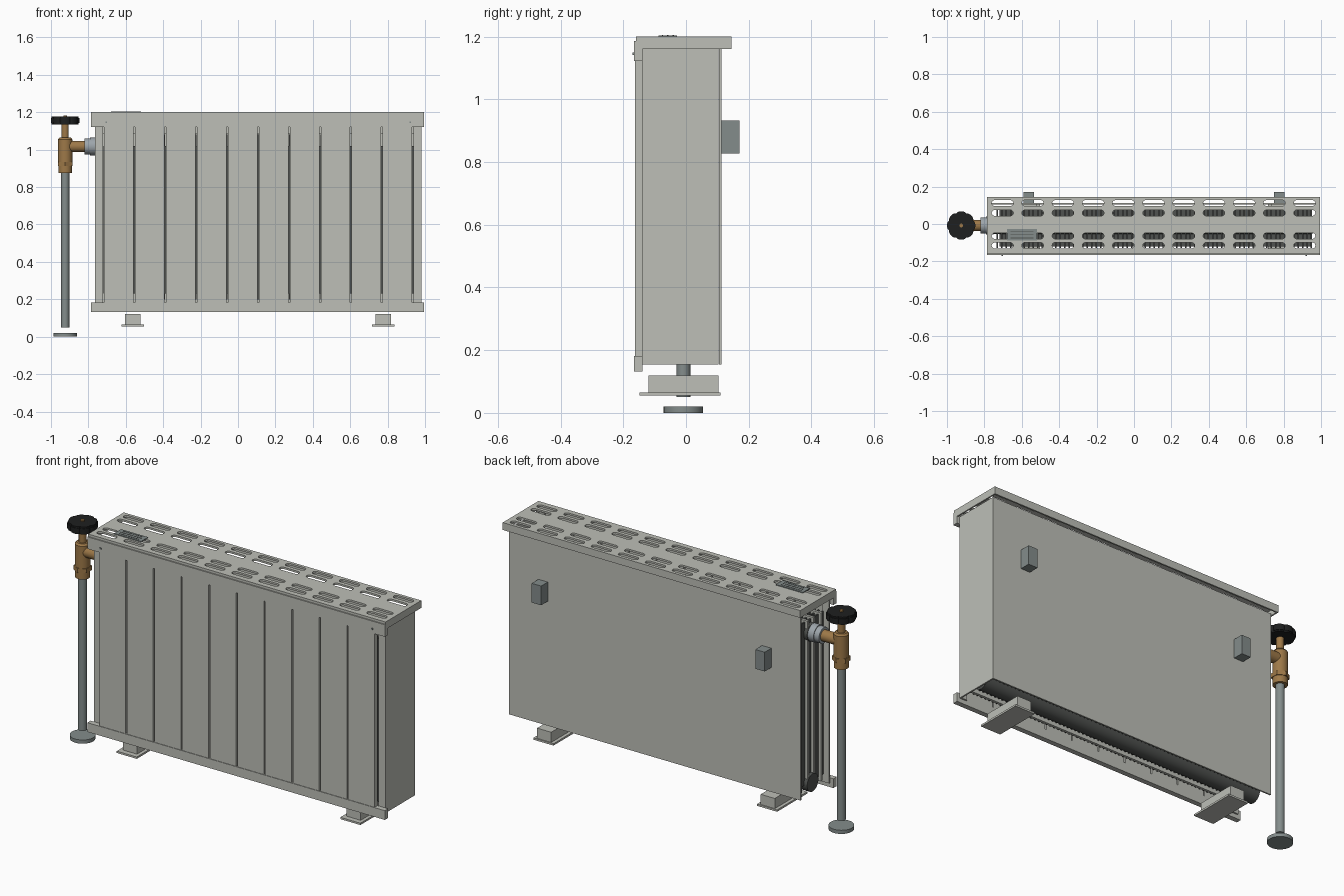
import bpy, bmesh, math
from mathutils import Matrix

if "Cube" in bpy.data.objects:
    bpy.data.objects.remove(bpy.data.objects["Cube"], do_unlink=True)


def material(name, rgb):
    m = bpy.data.materials.new(name)
    m.use_nodes = True
    m.diffuse_color = (*rgb, 1)
    m.node_tree.nodes["Principled BSDF"].inputs["Base Color"].default_value = (*rgb, 1)
    return m


PAINT = material("warm_light_grey_paint", (0.51, 0.52, 0.475))
DARK = material("dark_grey_fins", (0.08, 0.085, 0.08))
STEEL = material("steel_grey", (0.23, 0.265, 0.26))
ZINC = material("pale_zinc", (0.34, 0.38, 0.41))
BRASS = material("brass", (0.34, 0.19, 0.065))
BLACK = material("black_plastic", (0.013, 0.014, 0.014))


def finish(name, bm, mat, smooth=False):
    bmesh.ops.recalc_face_normals(bm, faces=bm.faces)
    mesh = bpy.data.meshes.new(name)
    bm.to_mesh(mesh)
    bm.free()
    mesh.materials.append(mat)
    ob = bpy.data.objects.new(name, mesh)
    bpy.context.collection.objects.link(ob)
    if smooth:
        bpy.ops.object.select_all(action="DESELECT")
        ob.select_set(True)
        bpy.context.view_layer.objects.active = ob
        bpy.ops.object.shade_smooth_by_angle(angle=math.radians(35))
    return ob


def boxes(name, spans, mat):
    """One object made of boxes, each given as (x0, x1), (y0, y1), (z0, z1)."""
    bm = bmesh.new()
    for span in spans:
        mid = [(a + b) / 2 for a, b in span]
        size = [b - a for a, b in span]
        bmesh.ops.create_cube(bm, size=1, matrix=Matrix.Translation(mid) @ Matrix.Diagonal((*size, 1)))
    return finish(name, bm, mat)


def rod(name, axis, centre, start, end, r, mat, sides=32, r2=None):
    """Cylinder or cone along x or z; centre holds the two other coordinates."""
    bm = bmesh.new()
    mid = (start + end) / 2
    if axis == "z":
        mtx = Matrix.Translation((*centre, mid))
    else:
        mtx = Matrix.Translation((mid, *centre)) @ Matrix.Rotation(math.pi / 2, 4, "Y")
    bmesh.ops.create_cone(bm, cap_ends=True, segments=sides, radius1=r,
                          radius2=r if r2 is None else r2, depth=end - start, matrix=mtx)
    return finish(name, bm, mat, smooth=sides > 8)


def prism(bm, outline, z0, z1):
    face = bm.faces.new([bm.verts.new((x, y, z0)) for x, y in outline])
    out = bmesh.ops.extrude_face_region(bm, geom=[face])
    for v in out["geom"]:
        if isinstance(v, bmesh.types.BMVert):
            v.co.z = z1


# Overall extents
COVER_X = (-0.785, 0.995)
CASE_X = (-0.765, 0.98)
FRONT, BACK = -0.16, 0.145
CASE_Z = (0.155, 1.16)

# Top grille with rounded slots
top = boxes("top_grille", [(COVER_X, (FRONT, BACK), (1.19, 1.2))], PAINT)
bm = bmesh.new()
for row in (-0.115, -0.064, 0.059, 0.112):
    for col in range(11):
        cx, r, half = -0.703 + col * 0.1615, 0.016, 0.042
        outline = []
        for side in (1, -1):
            for k in range(7):
                a = math.pi * (k / 6 - 0.5)
                outline.append((cx + side * (half + r * math.cos(a)), row + side * r * math.sin(a)))
        prism(bm, outline, 1.15, 1.25)
cutter = finish("slot_cutter", bm, PAINT)
cutter.hide_render = True
mod = top.modifiers.new("slots", "BOOLEAN")
mod.operation, mod.solver, mod.object = "DIFFERENCE", "EXACT", cutter
cut = bpy.data.meshes.new_from_object(top.evaluated_get(bpy.context.evaluated_depsgraph_get()))
top.modifiers.clear()
top.data = cut
bpy.data.objects.remove(cutter, do_unlink=True)

# Skirt around the top and the two front rails
x0, x1 = COVER_X
boxes("top_skirt", [
    (COVER_X, (BACK - 0.008, BACK), (1.16, 1.192)),
    (COVER_X, (FRONT, FRONT + 0.008), (1.16, 1.192)),
    ((x0, x0 + 0.008), (FRONT, BACK), (1.16, 1.192)),
    ((x1 - 0.008, x1), (FRONT, BACK), (1.16, 1.192))], PAINT)
boxes("front_rails", [(COVER_X, (-0.166, -0.138), z) for z in ((1.122, 1.187), (0.132, 0.182))], PAINT)

# Front panels with shadow gaps
pitch = 0.1655
boxes("front_panels", [
    ((-0.72 + i * pitch + 0.004, -0.72 + (i + 1) * pitch - 0.004), (-0.163, -0.138), (0.175, 1.13))
    for i in range(10)], PAINT)

# Case: back sheet, one closed end, front corner flanges
boxes("back_sheet", [(CASE_X, (0.105, 0.113), CASE_Z)], PAINT)
boxes("left_end_sheet", [((0.972, 0.98), (-0.13, 0.104), CASE_Z)], PAINT)
boxes("front_flanges", [(x, (-0.138, -0.13), CASE_Z) for x in ((-0.765, -0.722), (0.938, 0.98))], PAINT)

# Heating element: fins, core, water panels and headers
boxes("core", [((-0.72, 0.945), (-0.12, 0.092), (0.23, 1.02))], DARK)
boxes("fins", [((-0.735 + i * 0.024, -0.727 + i * 0.024), (-0.127, 0.095), (0.2, 1.08))
               for i in range(71)], DARK)
boxes("water_panels", [((-0.75, 0.955), (y - 0.007, y + 0.007), (0.18, 1.09))
                       for y in (-0.09, -0.025, 0.025, 0.085)], PAINT)
for label, z in (("lower", 0.205), ("upper", 1.017)):
    rod(label + "_header", "x", (-0.005, z), -0.755, 0.955, 0.048, DARK)

# Feet and wall brackets
for label, x in (("right", -0.562), ("left", 0.776)):
    boxes(label + "_foot", [((x - 0.042, x + 0.042), (-0.12, 0.104), (0.064, 0.12)),
                            ((x - 0.06, x + 0.06), (-0.148, 0.11), (0.055, 0.065))], PAINT)
    boxes(label + "_wall_bracket", [((x - 0.028, x + 0.028), (0.113, 0.17), (0.828, 0.932))], STEEL)

# Rating plate and front screws
boxes("rating_plate", [((-0.68, -0.518), (-0.088, -0.028), (1.199, 1.204))], STEEL)
boxes("plate_grooves", [((-0.66, -0.538), (y - 0.002, y + 0.002), (1.203, 1.205))
                        for y in (-0.075, -0.058, -0.041)], DARK)
boxes("front_screws", [((x - 0.004, x + 0.004), (-0.171, -0.165), (1.142, 1.15))
                       for x in (-0.705, 0.92)], STEEL)

# Supply pipe and floor plate
AXIS = (-0.924, -0.008)
rod("floor_plate", "z", AXIS, 0, 0.02, 0.063, STEEL)
rod("supply_pipe", "z", AXIS, 0.05, 0.9, 0.022, STEEL)

# Valve
rod("valve_lower_nut", "z", AXIS, 0.875, 0.915, 0.037, BRASS)
rod("valve_hex_nut", "z", AXIS, 0.912, 0.935, 0.045, BRASS, sides=6)
rod("valve_body", "z", AXIS, 0.93, 1.055, 0.038, BRASS)
rod("valve_shoulder", "z", AXIS, 1.055, 1.065, 0.038, BRASS, r2=0.03)
rod("valve_stem", "z", AXIS, 1.06, 1.14, 0.019, BRASS)
rod("valve_branch", "x", (AXIS[1], 1.017), -0.92, -0.81, 0.03, BRASS)
rod("union_nut", "x", (AXIS[1], 1.017), -0.82, -0.79, 0.043, ZINC)
rod("union_collar", "x", (AXIS[1], 1.017), -0.79, -0.75, 0.047, ZINC)
rod("wheel_screw", "z", AXIS, 1.16, 1.182, 0.01, BRASS, sides=16)

# Scalloped hand wheel
bm = bmesh.new()
for scale, z0, z1 in ((0.95, 1.135, 1.142), (1, 1.142, 1.168), (0.95, 1.168, 1.176)):
    outline = []
    for k in range(96):
        a = 2 * math.pi * k / 96
        r = scale * (0.069 + 0.007 * math.sqrt(abs(math.cos(4 * a))))
        outline.append((AXIS[0] + r * math.cos(a), AXIS[1] + r * math.sin(a)))
    prism(bm, outline, z0, z1)
finish("hand_wheel", bm, BLACK, smooth=True)
